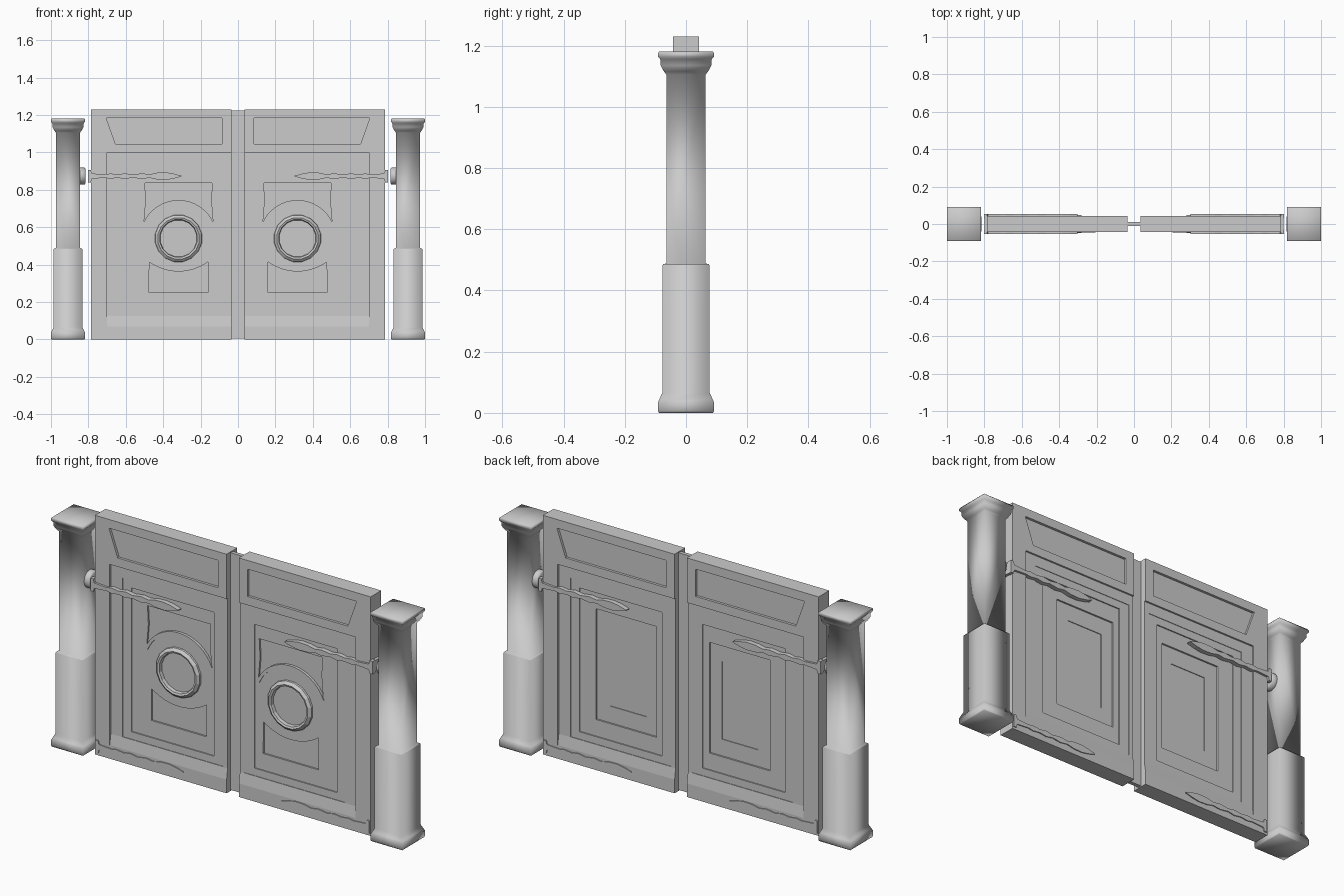
import bpy, bmesh, math
from mathutils import Vector

if "Cube" in bpy.data.objects:
    bpy.data.objects.remove(bpy.data.objects["Cube"])

grey = bpy.data.materials.new("stone grey")
grey.use_nodes = True
grey.diffuse_color = (0.6, 0.6, 0.6, 1)
grey.node_tree.nodes["Principled BSDF"].inputs["Base Color"].default_value = (0.6, 0.6, 0.6, 1)


def make(name, bm, mirror=True, smooth=False):
    bmesh.ops.recalc_face_normals(bm, faces=bm.faces)
    for f in bm.faces:
        f.smooth = smooth
    me = bpy.data.meshes.new(name)
    bm.to_mesh(me)
    bm.free()
    me.materials.append(grey)
    ob = bpy.data.objects.new(name, me)
    bpy.context.collection.objects.link(ob)
    if mirror:
        ob.modifiers.new("Mirror", "MIRROR").use_mirror_merge = False
    return ob


def loft(bm, rings, closed=False):
    """Skin a list of vertex rings; cap the ends unless it closes on itself."""
    vs = [[bm.verts.new(p) for p in r] for r in rings]
    n = len(vs[0])
    pairs = list(zip(vs, vs[1:])) + ([(vs[-1], vs[0])] if closed else [])
    for a, b in pairs:
        for i in range(n):
            j = (i + 1) % n
            bm.faces.new((a[i], a[j], b[j], b[i]))
    if not closed:
        bm.faces.new(vs[0])
        bm.faces.new(vs[-1])


def prism(bm, outline, y0, y1):
    """Extrude an (x, z) outline along y."""
    loft(bm, [[(x, y, z) for x, z in outline] for y in (y0, y1)])


def rect(x0, x1, z0, z1):
    return [(x0, z0), (x1, z0), (x1, z1), (x0, z1)]


def arc(cx, cz, r, a0, a1, n=16):
    steps = [math.radians(a0 + (a1 - a0) * i / n) for i in range(n + 1)]
    return [(cx + r * math.cos(a), cz + r * math.sin(a)) for a in steps]


# Gate leaves: a slab with nested recesses cut in both faces
HALF, STEP1, STEP2, STEP3, STEP4 = 0.043, 0.034, 0.028, 0.022, 0.016
CX, CZ = 0.318, 0.54
bm = bmesh.new()
prism(bm, rect(0.035, 0.785, 0, 1.23), -HALF, HALF)
leaves = make("gate_leaves", bm, mirror=False)
cutters = []


def cut(outline, depth, side):
    bm = bmesh.new()
    prism(bm, outline, side * depth, side * 0.1)
    cutters.append(make("cutter", bm, mirror=False))


def cut_sloped(side):
    """Main recess, open at the meeting edge, with a sloping sill."""
    bm = bmesh.new()
    prof = [(STEP1, 0.125), (STEP1, 1.0), (0.1, 1.0), (0.1, 0.07), (HALF, 0.07)]
    loft(bm, [[(x, side * y, z) for y, z in prof] for x in (0.0, 0.7)])
    cutters.append(make("cutter", bm, mirror=False))


for side in (-1, 1):
    cut([(0.085, 1.045), (0.655, 1.045), (0.705, 1.185), (0.085, 1.185)], 0.03, side)
    cut_sloped(side)
    cut(rect(0.06, 0.634, 0.127, 0.945), STEP2 + 0.003, side)
    cut(rect(0.115, 0.585, 0.165, 0.905), STEP2 - 0.003, side)

# Front: arched recesses above and below the medallion
upper = arc(CX, CZ, 0.2, 158, 22) + [(CX + 0.175, 0.74), (CX + 0.18, 0.835),
                                     (CX - 0.18, 0.835), (CX - 0.175, 0.74)]
lower = arc(CX, 0.629, 0.266, 234, 306) + [(CX + 0.157, 0.25), (CX - 0.157, 0.25)]
cut(upper, STEP4, -1)
cut(lower, STEP4, -1)
# Back: two more nested rectangles
cut(rect(0.15, 0.495, 0.25, 0.82), STEP4, 1)
cut(rect(0.215, 0.42, 0.335, 0.735), STEP4 - 0.004, 1)

for c in cutters:
    mod = leaves.modifiers.new("Cut", "BOOLEAN")
    mod.operation, mod.solver, mod.object = "DIFFERENCE", "EXACT", c
bpy.context.view_layer.update()
dg = bpy.context.evaluated_depsgraph_get()
carved = bpy.data.meshes.new_from_object(leaves.evaluated_get(dg))
leaves.modifiers.clear()
leaves.data = carved
carved.materials.clear()
carved.materials.append(grey)
for c in cutters:
    bpy.data.objects.remove(c)
leaves.modifiers.new("Mirror", "MIRROR").use_mirror_merge = False

# Thin strip joining the leaves
bm = bmesh.new()
prism(bm, rect(-0.04, 0.04, 0.005, 1.225), -0.01, 0.01)
make("meeting_strip", bm, mirror=False)

# Arched trim under the upper recess
bm = bmesh.new()
prism(bm, arc(CX, CZ, 0.205, 22, 158) + arc(CX, CZ, 0.19, 158, 22), -0.03, -0.015)
make("arch_trims", bm)

# Round medallion ring with chunky facets
bm = bmesh.new()
profile = [(0.128, 0.02), (0.126, 0.034), (0.112, 0.046), (0.102, 0.042), (0.098, 0.02)]
rings = []
for i in range(16):
    a = math.tau * (i + 0.5) / 16
    rings.append([(CX + r * math.cos(a), -y, CZ + r * math.sin(a)) for r, y in profile])
loft(bm, rings, closed=True)
make("medallion_rings", bm)


# Hinge straps with a wavy bar and a leaf-shaped tip, on both faces
def strap_outline(x_out, z):
    shape = [(0, 0.033), (0.016, 0.033), (0.022, 0.014), (0.09, 0.009), (0.12, 0.014),
             (0.16, 0.009), (0.2, 0.015), (0.24, 0.008), (0.29, 0.015), (0.33, 0.009),
             (0.37, 0.018), (0.42, 0.02), (0.46, 0.013), (0.5, 0.002)]
    top = [(x_out - d, z + h) for d, h in shape]
    return top + [(x_out - d, z - h) for d, h in reversed(shape)]


for name, x_out, z, thick in (("upper", 0.803, 0.873, 0.054), ("lower", 0.78, 0.045, 0.048)):
    bm = bmesh.new()
    for side in (-1, 1):
        prism(bm, strap_outline(x_out, z), side * 0.03, side * thick)
    make(name + "_hinge_straps", bm)

# Hinge knuckles on the leaf edges
bm = bmesh.new()
prism(bm, rect(0.78, 0.8, 0.845, 0.9), -0.04, 0.04)
make("hinge_knuckles", bm)

# Gate posts: square section, softly shaded
PX = 0.909
bm = bmesh.new()
post = [(0.088, 0), (0.091, 0.006), (0.091, 0.035), (0.087, 0.045), (0.077, 0.066),
        (0.077, 0.482), (0.074, 0.486), (0.064, 0.488), (0.064, 1.105), (0.072, 1.115),
        (0.083, 1.135), (0.084, 1.155), (0.091, 1.163), (0.091, 1.175), (0.088, 1.18)]
loft(bm, [[(PX + sx * h, sy * h, z) for sx, sy in ((-1, -1), (1, -1), (1, 1), (-1, 1))]
          for h, z in post])
make("gate_posts", bm, smooth=True)

# Round hinge sockets on the posts
bm = bmesh.new()
loft(bm, [[(x, r * math.cos(math.tau * i / 16), 0.873 + r * math.sin(math.tau * i / 16))
           for i in range(16)] for x, r in ((0.87, 0.045), (0.82, 0.045), (0.815, 0.038))])
make("hinge_sockets", bm, smooth=True)
